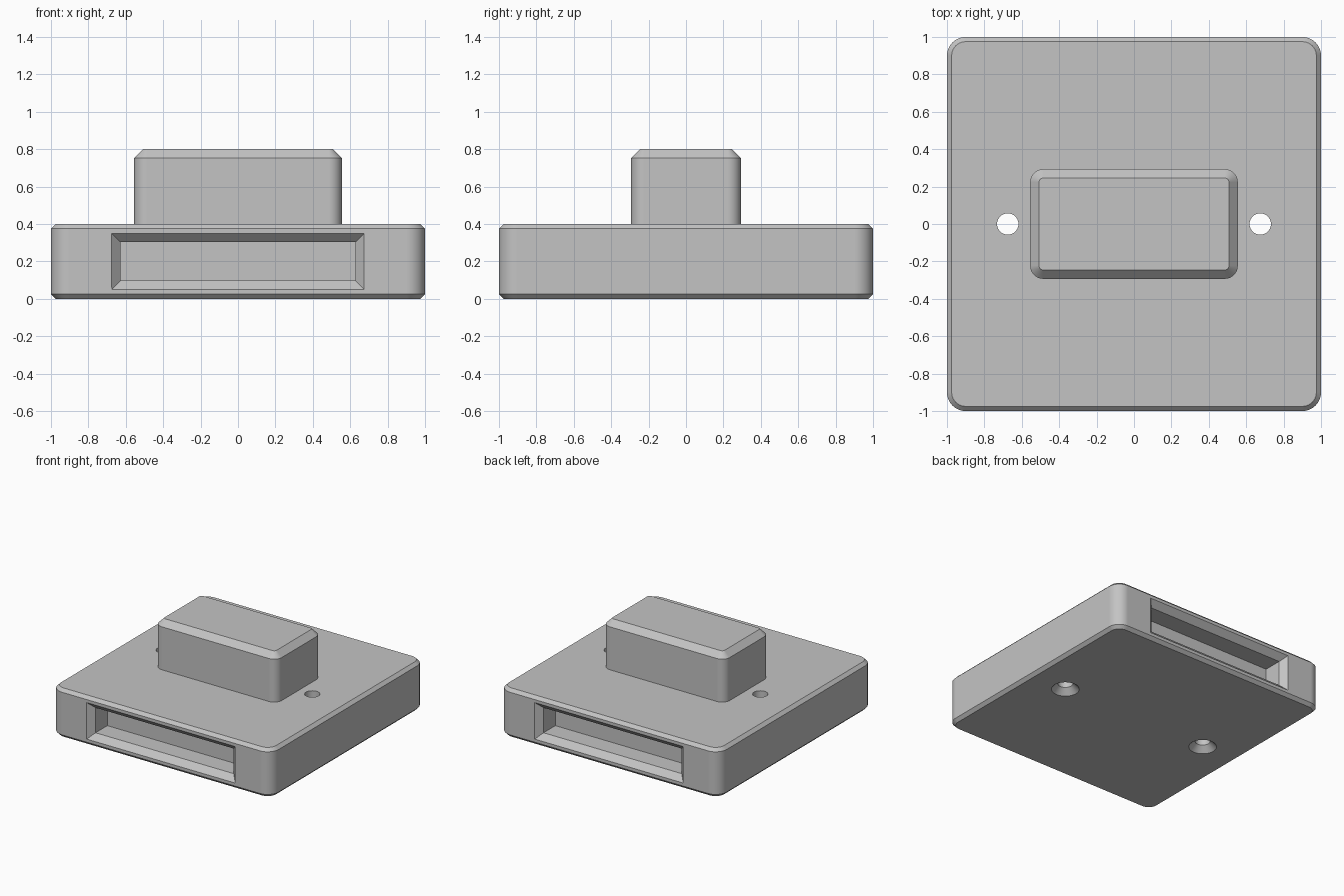
import bpy, bmesh, math
from mathutils import Matrix, Vector

cube = bpy.data.objects.get("Cube")
if cube:
    bpy.data.objects.remove(cube, do_unlink=True)

grey = bpy.data.materials.new("plain grey")
grey.use_nodes = True
colour = (0.55, 0.55, 0.55, 1)
grey.diffuse_color = colour
grey.node_tree.nodes["Principled BSDF"].inputs["Base Color"].default_value = colour


def rounded_rect(hx, hy, r, z, steps=10):
    """Ring of points around a rectangle with rounded corners."""
    ring = []
    for i, (sx, sy) in enumerate([(1, 1), (-1, 1), (-1, -1), (1, -1)]):
        if r == 0:
            ring.append((sx * hx, sy * hy, z))
            continue
        for k in range(steps + 1):
            a = math.pi / 2 * (i + k / steps)
            ring.append((sx * (hx - r) + r * math.cos(a),
                         sy * (hy - r) + r * math.sin(a), z))
    return ring


def circle(r, z, n=40):
    return [(r * math.cos(math.tau * k / n), r * math.sin(math.tau * k / n), z)
            for k in range(n)]


def loft(name, rings, matrix=Matrix()):
    """Closed solid through a stack of equal-sized rings."""
    bm = bmesh.new()
    loops = [[bm.verts.new(matrix @ Vector(p)) for p in ring] for ring in rings]
    bm.faces.new(loops[0][::-1])
    bm.faces.new(loops[-1])
    n = len(loops[0])
    for lo, hi in zip(loops, loops[1:]):
        for k in range(n):
            j = (k + 1) % n
            bm.faces.new((lo[k], lo[j], hi[j], hi[k]))
    bmesh.ops.recalc_face_normals(bm, faces=bm.faces)
    mesh = bpy.data.meshes.new(name)
    bm.to_mesh(mesh)
    bm.free()
    mesh.materials.append(grey)
    ob = bpy.data.objects.new(name, mesh)
    bpy.context.collection.objects.link(ob)
    return ob


def select_only(ob):
    bpy.ops.object.select_all(action='DESELECT')
    ob.select_set(True)
    bpy.context.view_layer.objects.active = ob


def cut(ob, cutter):
    mod = ob.modifiers.new("cut", 'BOOLEAN')
    mod.operation = 'DIFFERENCE'
    mod.solver = 'EXACT'
    mod.object = cutter
    select_only(ob)
    bpy.ops.object.modifier_apply(modifier=mod.name)
    bpy.data.objects.remove(cutter, do_unlink=True)


# Square base plate, chamfered along top and bottom
c = 0.025
base = loft("base_plate", [
    rounded_rect(1 - c, 1 - c, 0.1 - c, 0),
    rounded_rect(1, 1, 0.1, c),
    rounded_rect(1, 1, 0.1, 0.4 - c),
    rounded_rect(1 - c, 1 - c, 0.1 - c, 0.4)])

# Raised block, chamfered along the top
c = 0.047
block = loft("raised_block", [
    rounded_rect(0.555, 0.293, 0.07, 0.4),
    rounded_rect(0.555, 0.293, 0.07, 0.8 - c),
    rounded_rect(0.555 - c, 0.293 - c, 0.07 - c, 0.8)])

# Finger slots with flared mouths, front and back
for turn in (0, math.pi):
    place = (Matrix.Rotation(turn, 4, 'Z') @ Matrix.Translation((0, -1, 0.2))
             @ Matrix.Rotation(-math.pi / 2, 4, 'X'))
    cut(base, loft("slot_cutter", [
        rounded_rect(0.675 + c, 0.15 + c, 0, -c),
        rounded_rect(0.675 - c, 0.15 - c, 0, c),
        rounded_rect(0.675 - c, 0.15 - c, 0, 0.2)], place))

# Countersunk screw holes
for x in (-0.675, 0.675):
    cut(base, loft("hole_cutter", [
        circle(0.155, -0.05), circle(0.057, 0.048), circle(0.057, 0.5)],
        Matrix.Translation((x, 0, 0))))

# Smooth corners, crisp chamfers
for ob in (base, block):
    select_only(ob)
    bpy.ops.object.shade_smooth_by_angle(angle=math.radians(30))
    ob.modifiers.new("flat_faces", 'WEIGHTED_NORMAL').keep_sharp = True
